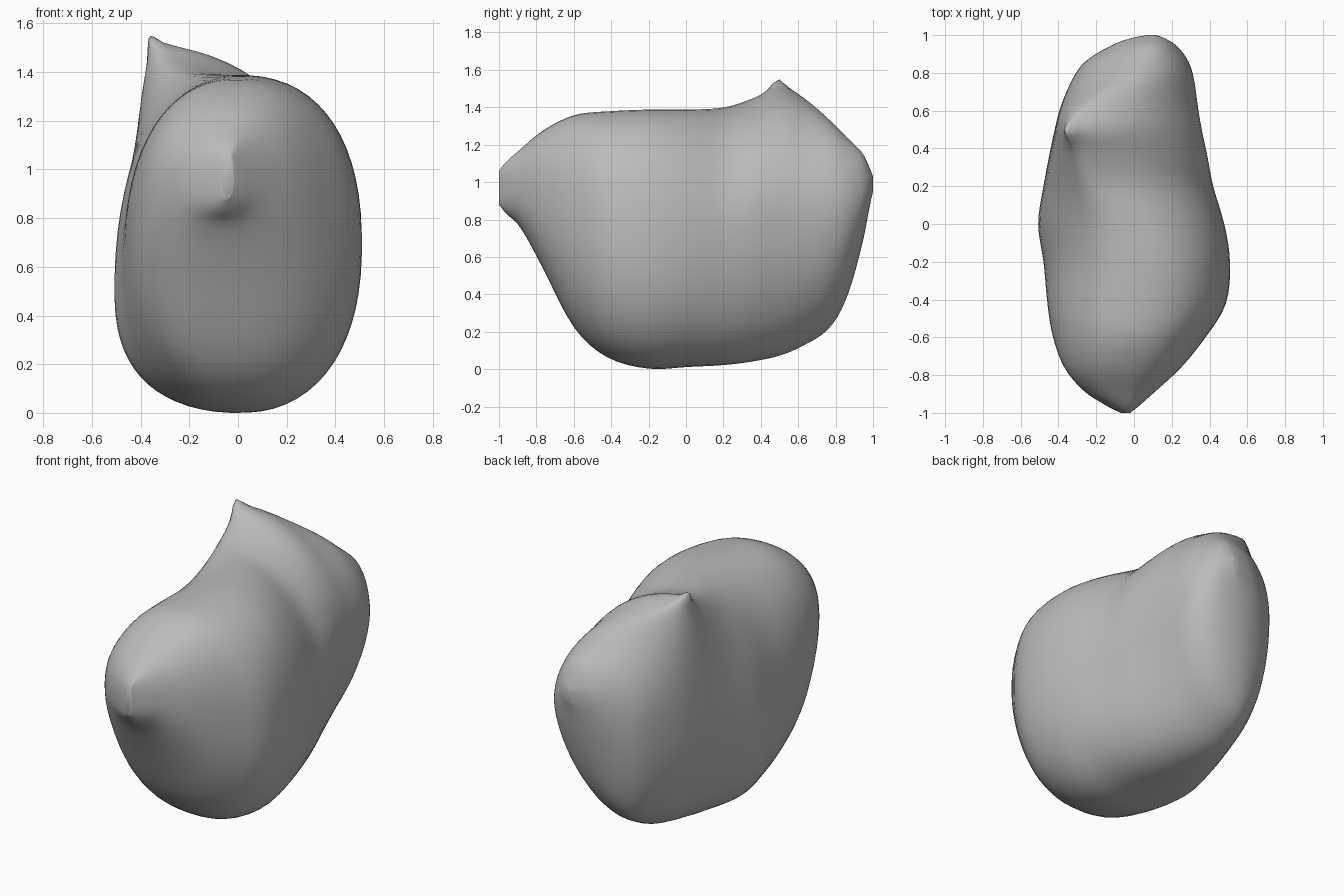
import bpy, bmesh, math
from mathutils import Vector

default_cube = bpy.data.objects.get("Cube")
if default_cube:
    bpy.data.objects.remove(default_cube, do_unlink=True)

# Cross-sections from front to back: y, x_min, x_max, z_bottom, z_top,
# x of the crest, z of the widest point on the left and right edges
SECTIONS = [
    (-1, -.07, -.02, .88, 1.06, -.03, .97, .97),
    (-.96, -.15, .03, .83, 1.11, -.03, .96, .96),
    (-.88, -.27, .12, .75, 1.18, -.04, .95, .95),
    (-.76, -.37, .25, .53, 1.28, -.04, .9, .9),
    (-.6, -.43, .38, .22, 1.36, -.02, .8, .8),
    (-.42, -.46, .49, .06, 1.38, 0, .72, .72),
    (-.2, -.48, .51, 0, 1.39, 0, .58, .68),
    (0, -.51, .48, .01, 1.39, -.06, .5, .68),
    (.2, -.48, .42, .02, 1.4, -.2, .54, .72),
    (.36, -.45, .39, .04, 1.45, -.28, .62, .82),
    (.5, -.42, .36, .07, 1.51, -.33, .72, .87),
    (.62, -.39, .34, .12, 1.46, -.26, .77, .87),
    (.76, -.33, .32, .21, 1.34, -.05, .82, .86),
    (.86, -.26, .29, .38, 1.24, .04, .86, .87),
    (.94, -.13, .23, .66, 1.16, .09, .9, .9),
    (.98, -.03, .17, .86, 1.08, .1, .97, .97),
    (1, .07, .12, .95, 1.03, .1, .99, .99),
]
STEPS = 4
SIDES = 64
CREST_TIP = Vector((-.36, .49, 1.5))


def smooth_value(a, b, c, d, t):
    """Smooth curve from b to c, with a and d as neighbours."""
    return b + t * (c - a + t * (2 * a - 5 * b + 4 * c - d
                                 + t * (3 * (b - c) + d - a))) / 2


def blended_sections():
    """Fill in smooth in-between cross-sections."""
    last = len(SECTIONS) - 1
    for i in range(last):
        near = [SECTIONS[min(max(i + k, 0), last)] for k in (-1, 0, 1, 2)]
        for step in range(STEPS):
            yield [smooth_value(*values, step / STEPS) for values in zip(*near)]
    yield SECTIONS[last]


def ramp(value, start, end):
    """Rise from zero to one between start and end."""
    return min(max((value - start) / (end - start), 0), 1)


def roundness(y, is_right, is_upper):
    """Fullness of one quadrant, flattening toward the back."""
    if is_upper:
        return 2.35 - .47 * ramp(y, -.2, .5) if is_right else 2.15
    if is_right:
        return 2.25 - .5 * ramp(y, .3, .9)
    return 2.45 - .45 * ramp(y, 0, .7)


def section_point(section, angle):
    """Point on a rounded outline made of four unequal quadrants."""
    y, left, right, bottom, top, crest, left_mid, right_mid = section
    c, s = math.cos(angle), math.sin(angle)
    power = roundness(y, c > 0, s > 0)
    across = abs(c) ** (2 / power)
    upward = abs(s) ** (2 / power)
    keel = (left + right) / 2 - .1 * ramp(y, .2, .7) * ramp(y, 1, .8)
    axis = crest if s > 0 else keel
    middle = right_mid if c > 0 else left_mid
    x = axis + across * ((right if c > 0 else left) - axis)
    z = middle + upward * ((top if s > 0 else bottom) - middle)
    return Vector((x, y, z))


def pull_crest(point):
    """Pinch the crest up into a small point."""
    strength = max(0, 1 - (point - CREST_TIP).length / .1) ** 2
    return point + Vector((-.02, 0, .07)) * strength


# Stone-like body lofted through the sections
bm = bmesh.new()
rings = []
for section in blended_sections():
    rings.append([
        bm.verts.new(pull_crest(section_point(section, math.tau * (k + .5) / SIDES)))
        for k in range(SIDES)
    ])
for ring, following in zip(rings, rings[1:]):
    for k in range(SIDES):
        j = (k + 1) % SIDES
        bm.faces.new((ring[k], ring[j], following[j], following[k]))
bm.faces.new(rings[0])
bm.faces.new(rings[-1])

# Relax the loft slightly, keeping the crest and the front tip crisp
for _ in range(3):
    bmesh.ops.smooth_vert(
        bm, verts=[v for ring in rings[8:-4] for v in ring
                   if (v.co - CREST_TIP).length > .15],
        factor=.3, use_axis_x=True, use_axis_z=True)
bmesh.ops.recalc_face_normals(bm, faces=bm.faces)
mesh = bpy.data.meshes.new("stone_body")
bm.to_mesh(mesh)
bm.free()
for face in mesh.polygons:
    face.use_smooth = True
body = bpy.data.objects.new("stone_body", mesh)
bpy.context.collection.objects.link(body)

# Plain grey surface
grey = bpy.data.materials.new("stone_grey")
grey.use_nodes = True
colour = (.5, .5, .5, 1)
grey.diffuse_color = colour
grey.node_tree.nodes["Principled BSDF"].inputs["Base Color"].default_value = colour
mesh.materials.append(grey)
